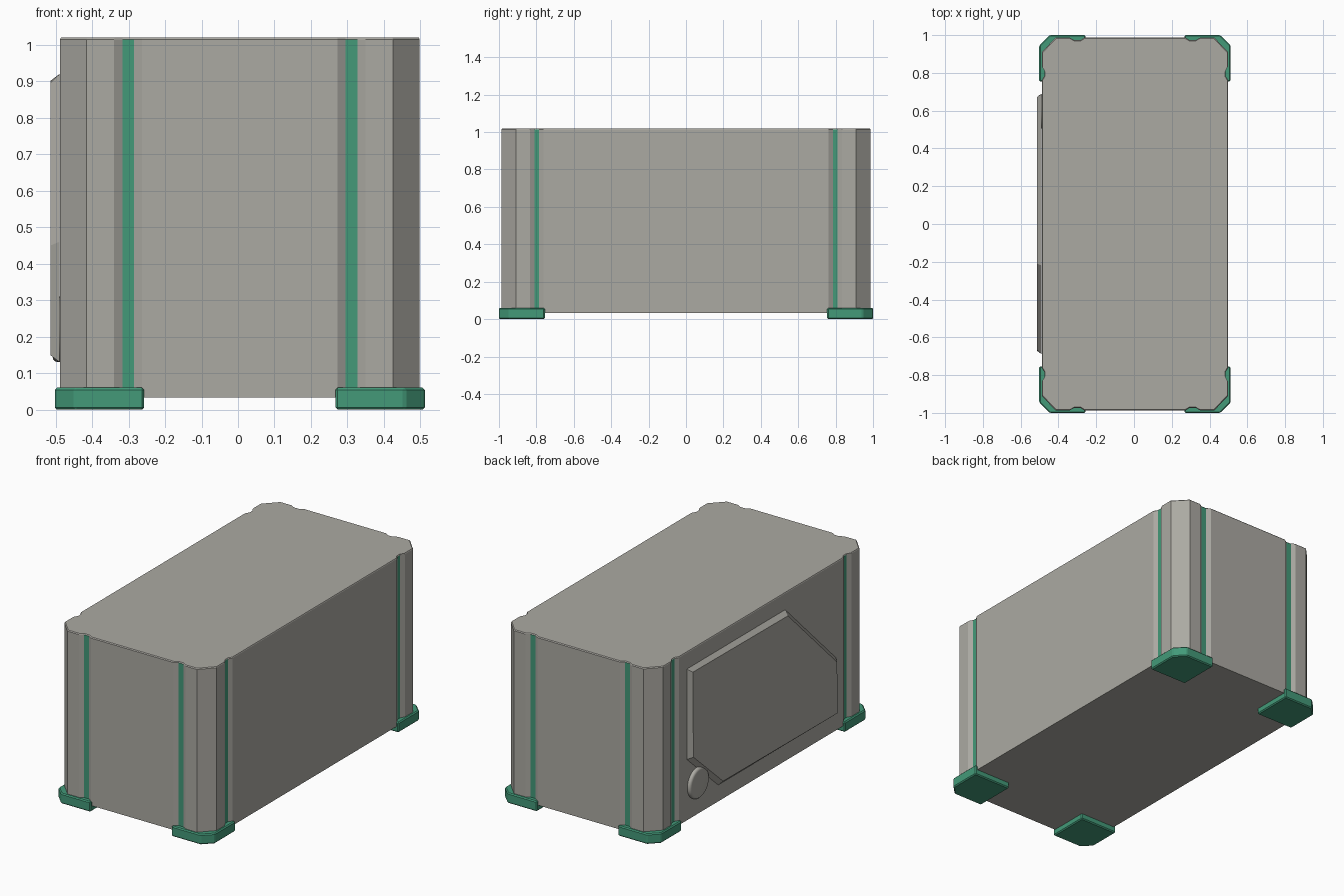
import bpy, bmesh, math
from mathutils import Matrix

if "Cube" in bpy.data.objects:
    bpy.data.objects.remove(bpy.data.objects["Cube"])

CX = 0.005  # body centre line; the side panel sticks out to the left


def material(name, rgb):
    m = bpy.data.materials.new(name)
    m.diffuse_color = (*rgb, 1)
    m.use_nodes = True
    m.node_tree.nodes["Principled BSDF"].inputs["Base Color"].default_value = m.diffuse_color
    return m


GREY = material("warm grey", (0.41, 0.40, 0.365))
GREEN = material("green", (0.056, 0.32, 0.19))


def finish(bm, name, *mats):
    me = bpy.data.meshes.new(name)
    bm.to_mesh(me)
    bm.free()
    for m in mats:
        me.materials.append(m)
    ob = bpy.data.objects.new(name, me)
    bpy.context.collection.objects.link(ob)
    return ob


def loft(outline, levels):
    """Stack scaled copies of an outline; levels are (z, inset factor)."""
    bm = bmesh.new()
    rings = [[bm.verts.new((x * s, y * s, z)) for x, y in outline] for z, s in levels]
    n = len(outline)
    sides = []
    for a, b in zip(rings, rings[1:]):
        sides.append([bm.faces.new((a[i], a[(i + 1) % n], b[(i + 1) % n], b[i]))
                      for i in range(n)])
    bm.faces.new(rings[0][::-1])
    bm.faces.new(rings[-1])
    return bm, sides


# body: one corner of the plan, with two grooves and a chamfer, mirrored four ways
hx, hy, d = 0.493, 0.987, 0.014
q = [(hx, .762), (hx - d, .785), (hx - d, .81), (hx, .835), (hx, .91),
     (.42, hy), (.345, hy), (.322, hy - d), (.29, hy - d), (.268, hy)]
r = q[::-1]
plan = (q + [(-x, y) for x, y in r] + [(-x, -y) for x, y in q] + [(x, -y) for x, y in r])
bm, sides = loft(plan, [(0.033, 1), (1.014, 1), (1.019, 0.995)])
# groove floors are the green stripes
for i, f in enumerate(sides[0]):
    if i % 10 in (1, 7):
        f.material_index = 1
bmesh.ops.translate(bm, verts=bm.verts, vec=(CX, 0, 0))
finish(bm, "body", GREY, GREEN)

# corner feet
for sx, side in ((-1, "left"), (1, "right")):
    for sy, end in ((-1, "front"), (1, "back")):
        c = [(.262, .755), (.507, .755), (.507, .945), (.452, 1), (.262, 1)]
        pts = [(sx * x, sy * y) for x, y in c]
        if sx * sy < 0:
            pts.reverse()
        bm, _ = loft(pts, [(0, 1), (0.06, 1)])
        bmesh.ops.translate(bm, verts=bm.verts, vec=(CX, 0, 0))
        bmesh.ops.bevel(bm, geom=bm.edges[:], offset=0.006, segments=1, affect='EDGES')
        finish(bm, f"foot_{end}_{side}", GREEN)

# raised left side panel with sloped rim
bm = bmesh.new()
shape = [(.69, .92), (-.22, .92), (-.69, .46), (-.69, .13), (.40, .13), (.69, .39)]
face = bm.faces.new([bm.verts.new((CX - hx - .0005, y, z)) for y, z in shape])
face.normal_update()
if face.normal.x > 0:
    face.normal_flip()
bmesh.ops.inset_individual(bm, faces=[face], thickness=0.027, depth=0.0255)
finish(bm, "side_panel", GREY)

# round button below the panel's cut corner
bm = bmesh.new()
bmesh.ops.create_cone(bm, cap_ends=True, segments=32, radius1=.09, radius2=.09, depth=.04,
                      matrix=Matrix.Translation((CX - hx, .595, .22))
                      @ Matrix.Rotation(math.pi / 2, 4, 'Y'))
rim = [e for e in bm.edges if all(v.co.x < CX - hx for v in e.verts)]
bmesh.ops.bevel(bm, geom=rim, offset=.014, segments=3, profile=.5, affect='EDGES')
button = finish(bm, "round_button", GREY)
bpy.context.view_layer.objects.active = button
button.select_set(True)
bpy.ops.object.shade_smooth_by_angle(angle=math.radians(40))
